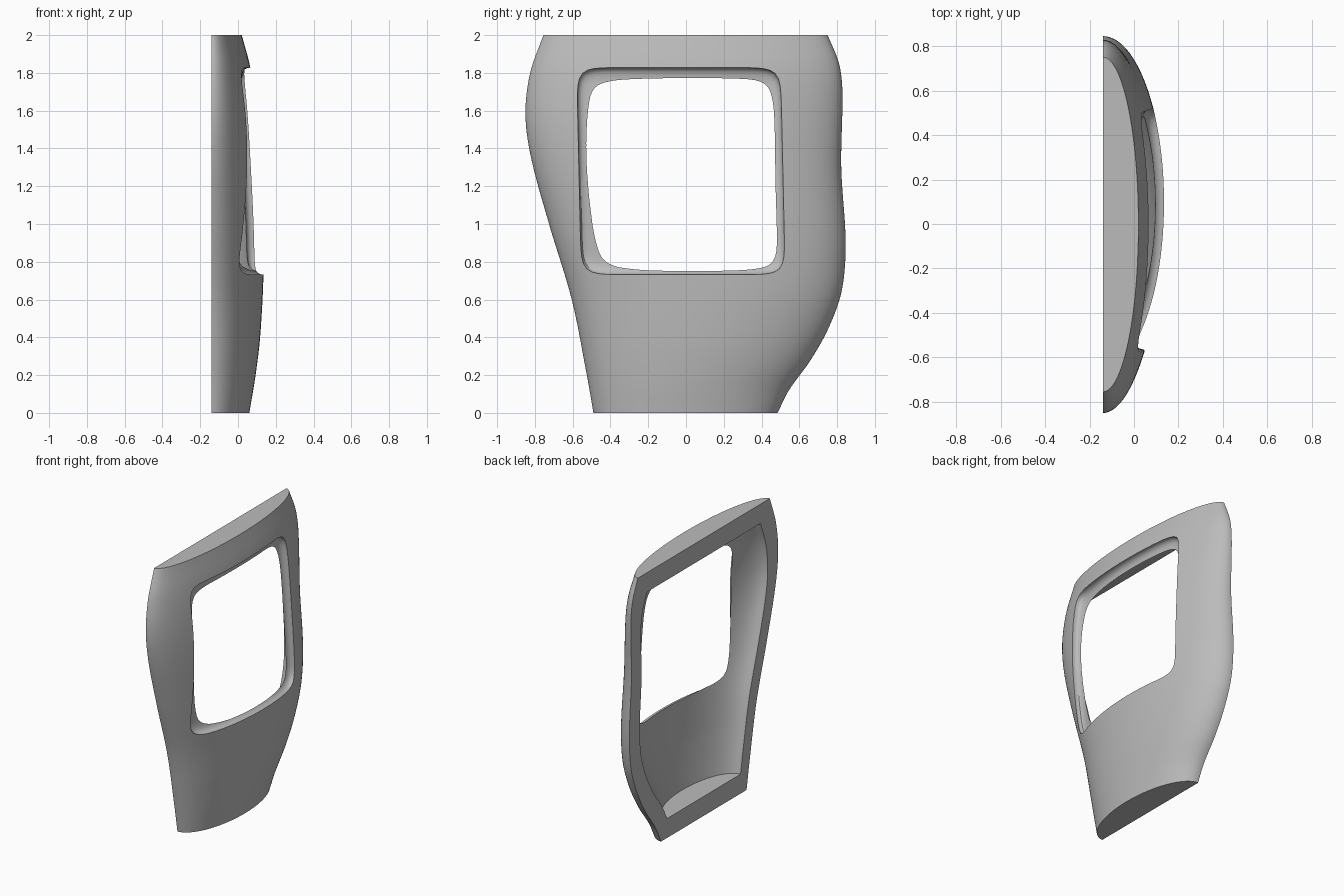
import bpy, bmesh, math

if "Cube" in bpy.data.objects:
    bpy.data.objects.remove(bpy.data.objects["Cube"])

BACK = -0.14      # plane of the flat open side
SHRINK = 0.86     # cavity size relative to the shell

# Profiles as (height, value)
REAR = [(0, -.49), (.2, -.525), (.6, -.605), (1, -.725), (1.35, -.82),
        (1.58, -.85), (1.8, -.825), (2, -.755)]
FRONT = [(0, .485), (.12, .545), (.28, .66), (.45, .755), (.65, .825), (.9, .845),
         (1.3, .822), (1.7, .828), (1.85, .81), (2, .75)]
BULGE = [(0, .20), (.2, .233), (.4, .257), (.73, .275), (1, .275), (1.3, .265),
         (1.6, .24), (1.83, .205), (2, .16)]


def curve(points, z):
    """Smooth cubic interpolation through the profile points."""
    z = min(max(z, 0), 2)
    n = len(points)

    def slope(i):
        a, b = points[max(i - 1, 0)], points[min(i + 1, n - 1)]
        return (b[1] - a[1]) / (b[0] - a[0])

    i = next(k for k in range(n - 1) if z <= points[k + 1][0])
    (z0, v0), (z1, v1) = points[i], points[i + 1]
    w = z1 - z0
    t = (z - z0) / w
    return ((1 + 2 * t) * (1 - t) ** 2 * v0 + t * (1 - t) ** 2 * w * slope(i)
            + t * t * (3 - 2 * t) * v1 + t * t * (t - 1) * w * slope(i + 1))


def surface_x(y, z):
    """Outer surface position above a point of the flat side."""
    lo, hi = curve(REAR, z), curve(FRONT, z)
    u = (y - (lo + hi) / 2) / ((hi - lo) / 2)
    return BACK + curve(BULGE, z) * math.sqrt(max(0, 1 - u * u))


def loft(name, rings):
    """Closed solid through rings of equal point count."""
    bm = bmesh.new()
    loops = [[bm.verts.new(p) for p in ring] for ring in rings]
    n = len(loops[0])
    for a, b in zip(loops, loops[1:]):
        for i in range(n):
            j = (i + 1) % n
            bm.faces.new((a[i], a[j], b[j], b[i]))
    bm.faces.new(loops[0][::-1])
    bm.faces.new(loops[-1])
    bmesh.ops.recalc_face_normals(bm, faces=bm.faces)
    mesh = bpy.data.meshes.new(name)
    bm.to_mesh(mesh)
    bm.free()
    obj = bpy.data.objects.new(name, mesh)
    bpy.context.collection.objects.link(obj)
    return obj


def half_section(z, scale=1.0, extend=0.0, steps=56):
    """Half-ellipse slice, optionally shrunk and pushed out through the back."""
    lo, hi = curve(REAR, z), curve(FRONT, z)
    mid, half, bulge = (lo + hi) / 2, (hi - lo) / 2, curve(BULGE, z)
    height = 1 + (z - 1) * scale
    ring = []
    for i in range(steps + 1):
        a = math.pi * i / steps
        ring.append((BACK + scale * bulge * math.sin(a),
                     scale * (mid - half * math.cos(a)), height))
    if extend:
        ring += [(BACK - extend, ring[-1][1], height), (BACK - extend, ring[0][1], height)]
    return ring


def window_ring(depth, inset, steps=144):
    """Rounded-rectangle loop at a given depth below the outer surface."""
    ring = []
    for i in range(steps):
        a = 2 * math.pi * i / steps
        c, s = math.cos(a), math.sin(a)
        r = (abs(c) ** 12 + abs(s) ** 12) ** (-1 / 12)
        t = r * s
        y = -.027 - .012 * t + (.54 - inset) * r * c
        z = 1.28 + (.548 - inset) * t
        ring.append((surface_x(y, z) - depth, y, z))
    return ring


# Shell body
levels = [2 * i / 72 for i in range(73)]
panel = loft("window_panel_shell", [half_section(z) for z in levels])

# Cutters: hollow back and dished window recess
cavity = loft("cavity_cutter", [half_section(z, SHRINK, .1) for z in levels])
DISH = [(-.15, 0), (0, 0), (.015, .002), (.03, .009), (.042, .022), (.05, .04),
        (.056, .065), (.06, .1), (.062, .16)]
recess = loft("window_cutter", [window_ring(d, o) for d, o in DISH])

bpy.context.view_layer.objects.active = panel
for cutter in (cavity, recess):
    cutter.hide_render = True
    mod = panel.modifiers.new("cut", "BOOLEAN")
    mod.operation = "DIFFERENCE"
    mod.solver = "EXACT"
    mod.object = cutter
    bpy.ops.object.modifier_apply(modifier=mod.name)
for cutter in (cavity, recess):
    bpy.data.objects.remove(cutter)

# Single grey material
grey = bpy.data.materials.new("plain grey")
grey.use_nodes = True
colour = (.5, .5, .5, 1)
grey.diffuse_color = colour
grey.node_tree.nodes["Principled BSDF"].inputs["Base Color"].default_value = colour
panel.data.materials.clear()
panel.data.materials.append(grey)

bpy.ops.object.select_all(action="DESELECT")
panel.select_set(True)
bpy.ops.object.shade_smooth_by_angle(angle=math.radians(30))
